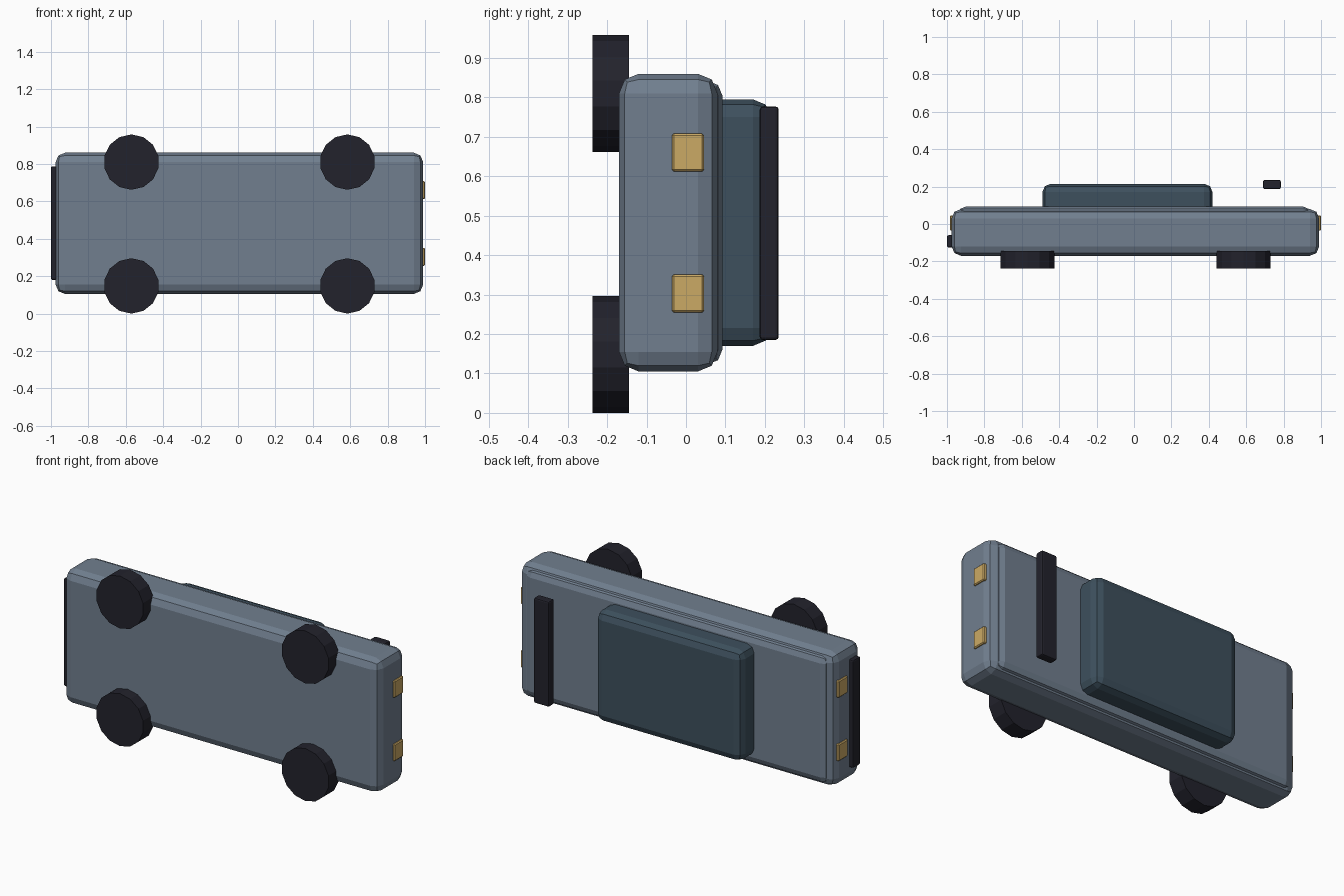
import bpy
import math

if "Cube" in bpy.data.objects:
    bpy.data.objects.remove(bpy.data.objects["Cube"])


def material(name, rgb):
    m = bpy.data.materials.new(name)
    m.diffuse_color = (*rgb, 1)
    m.use_nodes = True
    m.node_tree.nodes["Principled BSDF"].inputs["Base Color"].default_value = m.diffuse_color
    return m


BLUE_GREY = material("blue_grey_paint", (0.165, 0.212, 0.275))
GLASS = material("dark_teal_glass", (0.047, 0.080, 0.110))
BLACK = material("near_black_rubber", (0.016, 0.016, 0.025))
AMBER = material("amber_lamp", (0.60, 0.40, 0.13))


def box(name, xs, ys, zs, mat, bevel, segments=2):
    """Bevelled box from its limits on each axis."""
    lims = (xs, ys, zs)
    bpy.ops.mesh.primitive_cube_add(size=1, location=[(a + b) / 2 for a, b in lims])
    ob = bpy.context.object
    ob.name = name
    ob.scale = [b - a for a, b in lims]
    bpy.ops.object.transform_apply(location=False, rotation=False, scale=True)
    mod = ob.modifiers.new("edge_bevel", 'BEVEL')
    mod.width = bevel
    mod.segments = segments
    ob.data.materials.append(mat)
    return ob


# Main body, raised deck and cabin (the car lies with its roof towards +y)
box("body", (-0.975, 0.99), (-0.17, 0.08), (0.105, 0.86), BLUE_GREY, 0.05)
box("deck", (-0.94, 0.945), (0.0, 0.093), (0.122, 0.843), BLUE_GREY, 0.04)
box("cabin", (-0.49, 0.42), (0.03, 0.215), (0.17, 0.795), GLASS, 0.045)

# Rear wing and bumper bar
box("wing", (0.69, 0.785), (0.187, 0.235), (0.185, 0.777), BLACK, 0.008)
box("bumper", (-1.0, -0.95), (-0.125, -0.06), (0.18, 0.787), BLACK, 0.008)

# Lamps at both ends
for end, xs in (("left", (-0.984, -0.95)), ("right", (0.96, 1.0))):
    for level, z in (("lower", 0.303), ("upper", 0.66)):
        box(f"{end}_{level}_lamp", xs, (-0.036, 0.046), (z - 0.048, z + 0.048),
            AMBER, 0.005, 1)

# Four faceted wheels with axles along y
for end, x in (("left", -0.57), ("right", 0.585)):
    for level, z in (("lower", 0.148), ("upper", 0.81)):
        bpy.ops.mesh.primitive_cylinder_add(
            vertices=14, radius=0.148, depth=0.092, location=(x, -0.191, z),
            rotation=(math.pi / 2, 0, 0))
        wheel = bpy.context.object
        wheel.name = f"{end}_{level}_wheel"
        wheel.data.materials.append(BLACK)
